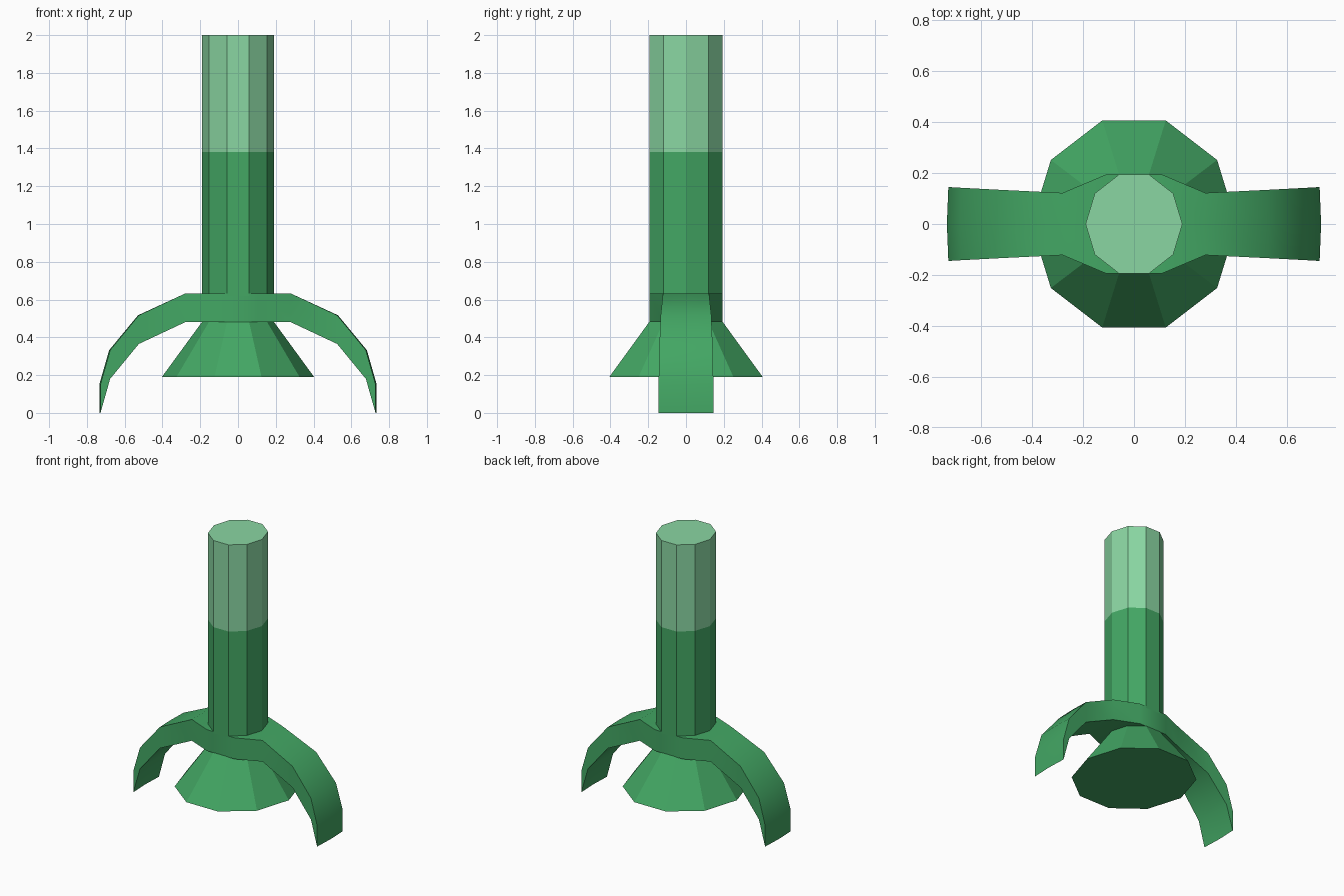
import bpy, bmesh, math

if "Cube" in bpy.data.objects:
    bpy.data.objects.remove(bpy.data.objects["Cube"])


def material(name, rgb):
    m = bpy.data.materials.new(name)
    m.diffuse_color = (*rgb, 1)
    m.use_nodes = True
    m.node_tree.nodes["Principled BSDF"].inputs["Base Color"].default_value = m.diffuse_color
    return m


green = material("deep green", (0.056, 0.386, 0.127))
light = material("pale green", (0.254, 0.672, 0.361))


def finish(name, bm, mat):
    bmesh.ops.recalc_face_normals(bm, faces=bm.faces)
    me = bpy.data.meshes.new(name)
    bm.to_mesh(me)
    bm.free()
    me.materials.append(mat)
    ob = bpy.data.objects.new(name, me)
    bpy.context.collection.objects.link(ob)
    return ob


def skin(bm, loops):
    """Join consecutive closed loops of points and return the vertex loops."""
    rings = [[bm.verts.new(p) for p in lp] for lp in loops]
    n = len(rings[0])
    for a, b in zip(rings, rings[1:]):
        for i in range(n):
            j = (i + 1) % n
            bm.faces.new((a[i], a[j], b[j], b[i]))
    bm.faces.new(rings[0])
    bm.faces.new(rings[-1])


def tube(name, rings, mat):
    """Ten-sided solid through (x radius, y radius, z) rings."""
    bm = bmesh.new()
    skin(bm, [[(rx * math.cos(k * math.tau / 10), ry * math.sin(k * math.tau / 10), z)
               for k in range(10)] for rx, ry, z in rings])
    return finish(name, bm, mat)


# Column, its pale upper end, and the flared foot
RX, RY = 0.19, 0.204
tube("column", [(RX, RY, 0.62), (RX, RY, 1.38)], green)
tube("column_tip", [(RX, RY, 1.38), (RX, RY, 2.0)], light)
tube("flared_foot", [(0.403, 0.427, 0.19), (RX, RY, 0.482)], green)

# Hub with two drooping arms: stations of (x, half width, bottom z)
half = [(0.11, 0.194, 0.48), (0.28, 0.122, 0.48), (0.525, 0.134, 0.365),
        (0.677, 0.142, 0.18), (0.728, 0.145, 0.0)]
stations = [(-x, w, z) for x, w, z in reversed(half)] + half
bm = bmesh.new()
loops = []
for x, w, z in stations:
    xm = x * 1.008 if abs(x) > 0.3 else x   # slight bow along the middle
    loops.append([(x, -w, z), (xm, 0, z), (x, w, z),
                  (x, w, z + 0.152), (xm, 0, z + 0.152), (x, -w, z + 0.152)])
skin(bm, loops)
arms = finish("hub_and_arms", bm, green)
bpy.context.view_layer.objects.active = arms
arms.select_set(True)
bpy.ops.object.shade_smooth_by_angle(angle=math.radians(30))
